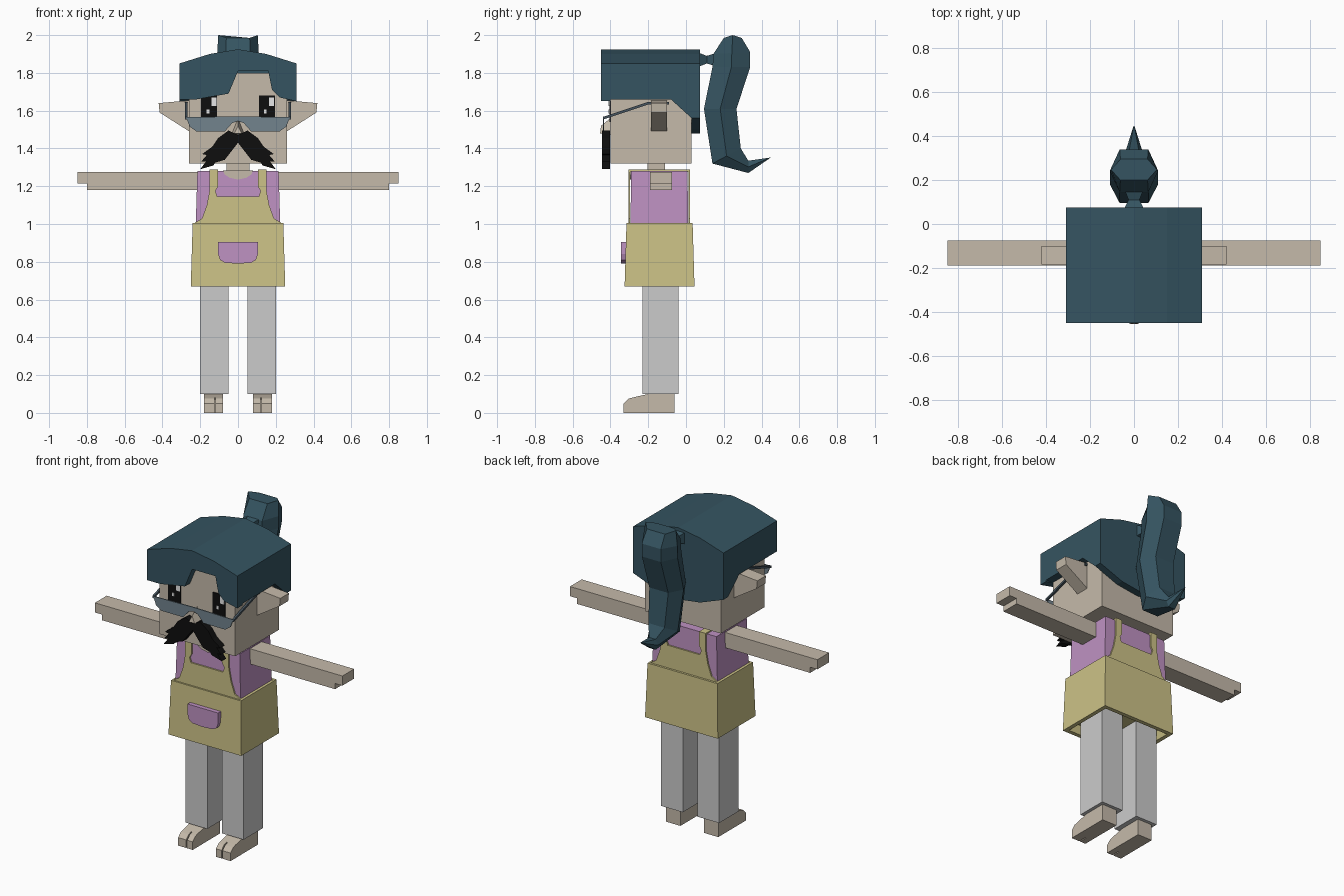
import bpy, bmesh
from mathutils import Vector

old = bpy.data.objects.get("Cube")
if old:
    bpy.data.objects.remove(old, do_unlink=True)


def material(name, rgb):
    lin = [((c / 255 + 0.055) / 1.055) ** 2.4 if c > 10 else c / 255 / 12.92 for c in rgb]
    m = bpy.data.materials.new(name)
    m.use_nodes = True
    m.diffuse_color = (*lin, 1)
    m.node_tree.nodes["Principled BSDF"].inputs["Base Color"].default_value = (*lin, 1)
    return m


skin = material("skin", (197, 186, 170))
teal = material("teal_hair", (53, 84, 97))
pink = material("pink_cloth", (191, 146, 194))
yellow = material("yellow_apron", (204, 194, 135))
grey = material("grey_trousers", (203, 203, 203))
black = material("black", (14, 14, 14))
glass = material("blue_grey_glass", (114, 131, 141))
frame = material("dark_frame", (70, 84, 94))
white = material("white", (240, 240, 240))


def finish(name, bm, mat):
    bmesh.ops.recalc_face_normals(bm, faces=bm.faces)
    mesh = bpy.data.meshes.new(name)
    bm.to_mesh(mesh)
    bm.free()
    mesh.materials.append(mat)
    ob = bpy.data.objects.new(name, mesh)
    bpy.context.collection.objects.link(ob)
    return ob


def loft(name, rings, mat):
    """Skin equal-length closed rings and cap both ends."""
    bm = bmesh.new()
    rows = [[bm.verts.new(p) for p in ring] for ring in rings]
    for a, b in zip(rows, rows[1:]):
        for i in range(len(a)):
            j = (i + 1) % len(a)
            bm.faces.new((a[i], a[j], b[j], b[i]))
    bm.faces.new(rows[0])
    bm.faces.new(rows[-1])
    return finish(name, bm, mat)


def prism(name, pts, axis, lo, hi, mat):
    """Extrude a 2D outline: (y, z) along x, or (x, z) along y."""
    place = (lambda p, d: (d, *p)) if axis == "x" else (lambda p, d: (p[0], d, p[1]))
    return loft(name, [[place(p, d) for p in pts] for d in (lo, hi)], mat)


def box(name, x, y, z, mat):
    return prism(name, [(x[0], z[0]), (x[1], z[0]), (x[1], z[1]), (x[0], z[1])], "y", *y, mat)


def rect(x, y, z):
    return [(-x, y[0], z), (x, y[0], z), (x, y[1], z), (-x, y[1], z)]


def both(half):
    """Mirror a half outline, listed from the centre outward, across x."""
    return half + [(-x, z) for x, z in reversed(half) if x]


def span(s, a, b):
    return tuple(sorted((s * a, s * b)))


# Head and neck
box("head", (-.26, .26), (-.4, .03), (1.32, 1.8), skin)
box("neck", (-.06, .06), (-.205, -.11), (1.2, 1.33), skin)
loft("nose", [[(-.035, -.4, 1.47), (.035, -.4, 1.47), (0, -.4, 1.56)],
              [(-.02, -.455, 1.48), (.02, -.455, 1.48), (0, -.45, 1.52)]], skin)

# Hair cap: arched crown, cut fringe, sides and dipped back
prism("hair_crown", both([(0, 1.925), (.15, 1.9), (.31, 1.85), (.31, 1.81)]),
      "y", -.45, .075, teal)
prism("hair_fringe", [(-.31, 1.81), (-.31, 1.66), (-.22, 1.66), (-.05, 1.69), (0, 1.81)],
      "y", -.45, -.4, teal)
prism("hair_fringe_side", [(.16, 1.81), (.18, 1.71), (.22, 1.67), (.31, 1.65), (.31, 1.81)],
      "y", -.45, -.4, teal)
prism("hair_back", both([(0, 1.48), (.15, 1.5), (.31, 1.56), (.31, 1.81)]), "y", .03, .075, teal)
for s, side in ((1, "left"), (-1, "right")):
    prism("hair_side_" + side, [(-.4, 1.81), (.03, 1.81), (.03, 1.56), (-.08, 1.66), (-.4, 1.66)],
          "x", *span(s, .262, .31), teal)

# Ponytail and its pinched root
loft("ponytail_root", [[(x * w, y, 1.87 + z * w) for x, z in ((-1, -.8), (1, -.8), (1, .8), (-1, .8))]
                       for y, w in ((.07, .045), (.11, .025), (.16, .045))], teal)
rings = []
for front, back, w in (((.2, 1.985), (.295, 1.985), .95), ((.145, 1.9), (.34, 1.91), 1),
                       ((.14, 1.83), (.34, 1.83), 1), ((.095, 1.61), (.267, 1.61), 1),
                       ((.14, 1.32), (.29, 1.4), .85), ((.33, 1.27), (.33, 1.335), .35),
                       ((.446, 1.35), (.447, 1.352), .02)):
    f, b = Vector((0, *front)), Vector((0, *back))
    m = (f + b) / 2
    if front[1] > 1.95:
        m.z = 2
    rings.append([p + Vector((x * w, 0, 0)) for p, x in
                  ((f, -.065), (f, .065), (m, .11), (b, .065), (b, -.065), (m, -.11))])
loft("ponytail", rings, teal)

# Eyes: black plates, each with a highlight on the same side
for s, side in ((1, "left"), (-1, "right")):
    box("eye_" + side, span(s, .11, .195), (-.406, -.4), (1.54, 1.68), black)
    cx = s * .152 + .025
    box("eye_glint_" + side, (cx - .014, cx + .014), (-.409, -.405), (1.625, 1.67), white)
    box("eye_small_glint_" + side, (cx - .04, cx - .025), (-.409, -.405), (1.585, 1.605), white)

# Spectacles
lens = both([(0, 1.545), (.03, 1.535), (.07, 1.49), (.22, 1.49), (.255, 1.515), (.275, 1.565), (0, 1.57)])
prism("lenses", lens, "y", -.44, -.434, glass)
arm_path = [(-.44, 1.56), (-.2, 1.64), (-.09, 1.64)]
for s, side in ((1, "left"), (-1, "right")):
    upper = [(y, z + .007) for y, z in arm_path]
    lower = [(y, z - .007) for y, z in reversed(arm_path)]
    prism("spectacle_arm_" + side, upper + lower, "x", *span(s, .267, .28), frame)

# Moustache
tache = [(0, 1.47), (.05, 1.495), (.105, 1.455), (.135, 1.41), (.19, 1.37), (.165, 1.365),
         (.195, 1.33), (.17, 1.33), (.2, 1.29), (.13, 1.31), (.12, 1.325), (.07, 1.34), (0, 1.43)]
for s, side in ((1, "left"), (-1, "right")):
    prism("moustache_" + side, [(s * x, z) for x, z in tache], "y", -.445, -.402, black)

# Shirt with scooped neckline
loft("shirt", [rect(.225, (-.295, .012), .95), rect(.215, (-.29, .008), 1.28)], pink)
prism("neckline", both([(0, 1.235), (.045, 1.245), (.07, 1.262), (.08, 1.282)]), "y", -.298, -.289, skin)

# Apron: flared hollow skirt, bibs, straps and pocket
loft("apron_skirt", [rect(.21, (-.285, .005), .72), rect(.225, (-.3, .02), .67),
                     rect(.25, (-.325, .045), .67), rect(.24, (-.315, .035), 1.005)], yellow)
bib = both([(.11, 1.145), (.12, 1.175), (.105, 1.2), (.105, 1.288), (.15, 1.288), (.15, 1.18),
            (.165, 1.1), (.19, 1.03), (.24, 1)])
prism("bib_front", bib, "y", -.305, -.296, yellow)
prism("bib_back", bib, "y", .013, .022, yellow)
for s, side in ((1, "left"), (-1, "right")):
    box("strap_" + side, span(s, .105, .15), (-.3, .018), (1.275, 1.288), yellow)
prism("pocket", both([(0, .79), (.07, .795), (.095, .81), (.105, .84), (.105, .905)]),
      "y", -.345, -.315, pink)

# Ears, arms, legs and feet
for s, side in ((1, "left"), (-1, "right")):
    prism("ear_" + side, [(s * x, z) for x, z in ((.25, 1.655), (.42, 1.64), (.415, 1.59), (.25, 1.485))],
          "y", -.185, -.1, skin)
    prism("arm_" + side, [(s * x, z) for x, z in
                          ((.2, 1.18), (.8, 1.18), (.8, 1.215), (.85, 1.215), (.85, 1.275), (.2, 1.275))],
          "y", -.19, -.075, skin)
    box("leg_" + side, span(s, .05, .2), (-.23, -.04), (.1, .8), grey)
    prism("foot_" + side, [(-.06, 0), (-.06, .11), (-.2, .1), (-.28, .082), (-.28, 0)],
          "x", *span(s, .08, .18), skin)
    toe = [(-.28, 0), (-.28, .082), (-.305, .075), (-.33, .05), (-.33, 0)]
    prism("big_toe_" + side, toe, "x", *span(s, .08, .118), skin)
    prism("small_toes_" + side, toe, "x", *span(s, .125, .18), skin)
